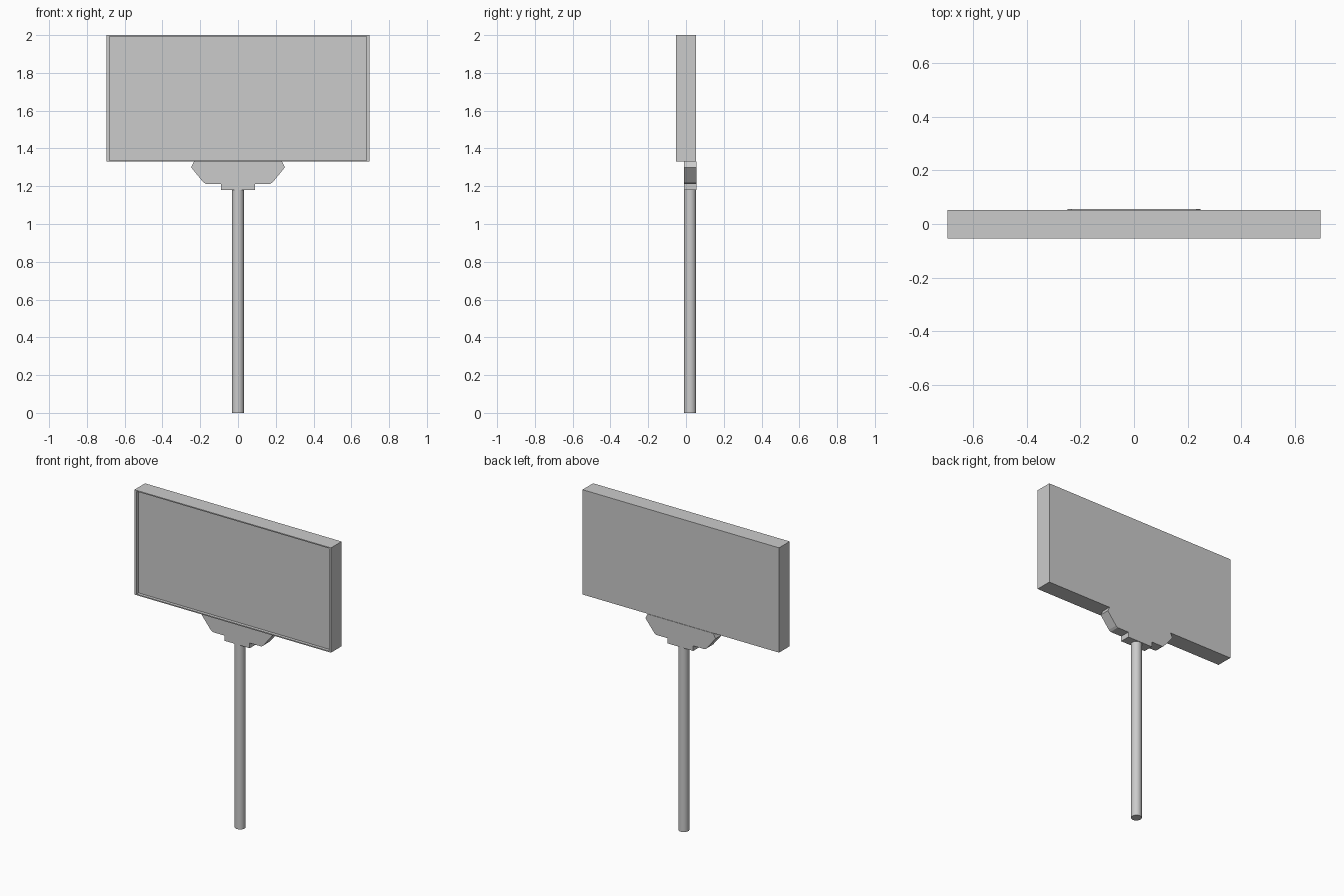
import bpy
import bmesh

if "Cube" in bpy.data.objects:
    bpy.data.objects.remove(bpy.data.objects["Cube"])


def finish(bm, name):
    bmesh.ops.recalc_face_normals(bm, faces=bm.faces)
    mesh = bpy.data.meshes.new(name)
    bm.to_mesh(mesh)
    bm.free()
    obj = bpy.data.objects.new(name, mesh)
    bpy.context.collection.objects.link(obj)
    return obj


# Sign panel: box with a thin rim around a recessed front face
X, Y0, Y1, Z0, Z1 = 0.695, -0.054, 0.053, 1.33, 2.0
RIM_X, RIM_Z, RECESS = 0.015, 0.007, 0.02
bm = bmesh.new()
bmesh.ops.create_cube(bm, size=1)
for v in bm.verts:
    v.co = (v.co.x * 2 * X,
            Y0 if v.co.y < 0 else Y1,
            Z0 if v.co.z < 0 else Z1)
bm.normal_update()
front = [f for f in bm.faces if f.normal.y < -0.9]
bmesh.ops.inset_region(bm, faces=front, thickness=0.005)
for v in front[0].verts:
    v.co.x = (X - RIM_X) * (1 if v.co.x > 0 else -1)
    v.co.z = Z1 - RIM_Z if v.co.z > 1.6 else Z0 + RIM_Z
screen = bmesh.ops.extrude_face_region(bm, geom=front)["geom"]
bmesh.ops.delete(bm, geom=front, context='FACES_ONLY')
for v in screen:
    if isinstance(v, bmesh.types.BMVert):
        v.co.y += RECESS
finish(bm, "sign_panel")

# Mounting bracket: mirrored stepped profile extruded through its depth
half = [(0.233, 1.33), (0.248, 1.30), (0.185, 1.222), (0.172, 1.213),
        (0.09, 1.213), (0.09, 1.18)]
outline = half + [(-x, z) for x, z in reversed(half)]
bm = bmesh.new()
face = bm.faces.new([bm.verts.new((x, -0.01, z)) for x, z in outline])
ext = bmesh.ops.extrude_face_region(bm, geom=[face])["geom"]
for v in ext:
    if isinstance(v, bmesh.types.BMVert):
        v.co.y = 0.056
finish(bm, "mounting_bracket")

# Round pole
bpy.ops.mesh.primitive_cylinder_add(vertices=32, radius=0.032, depth=1.18,
                                    location=(0, 0.022, 0.59))
bpy.context.object.name = "pole"
bpy.ops.object.shade_smooth_by_angle()
